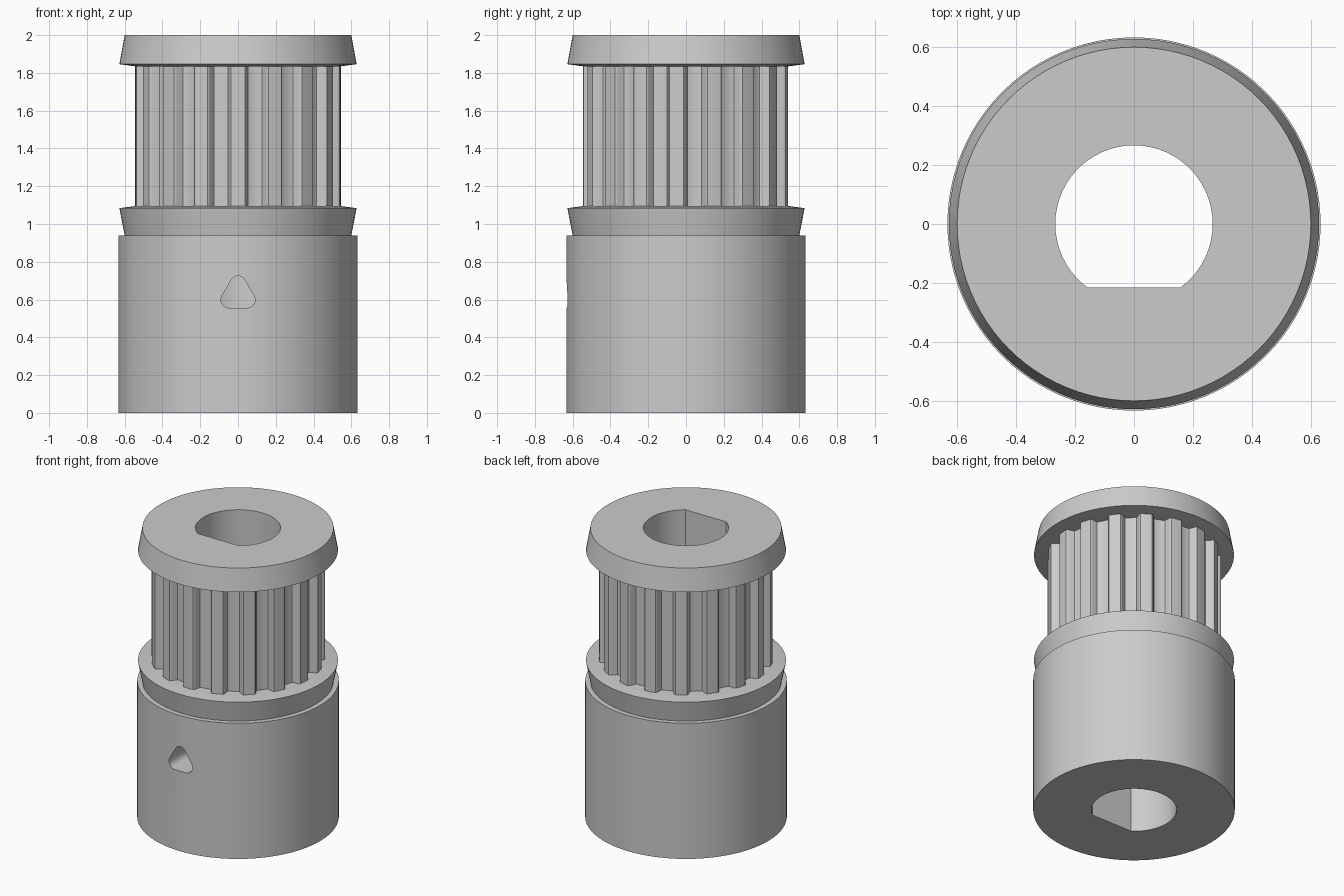
import bpy, bmesh, math
from mathutils import Vector

TEETH = 17
DRUM_R, GROOVE_DEPTH = 0.545, 0.053
SEGMENTS = 96

old = bpy.data.objects.get("Cube")
if old:
    bpy.data.objects.remove(old, do_unlink=True)

grey = bpy.data.materials.new("plain grey")
grey.use_nodes = True
colour = (0.6, 0.6, 0.6, 1)
grey.diffuse_color = colour
grey.node_tree.nodes["Principled BSDF"].inputs["Base Color"].default_value = colour


def add_object(name, bm):
    bmesh.ops.recalc_face_normals(bm, faces=bm.faces)
    mesh = bpy.data.meshes.new(name)
    bm.to_mesh(mesh)
    bm.free()
    mesh.materials.append(grey)
    obj = bpy.data.objects.new(name, mesh)
    bpy.context.collection.objects.link(obj)
    return obj


def prism(name, points, direction):
    """Extrude a closed outline of 3D points along a direction."""
    bm = bmesh.new()
    face = bm.faces.new([bm.verts.new(p) for p in points])
    geom = bmesh.ops.extrude_face_region(bm, geom=[face])["geom"]
    moved = [v for v in geom if isinstance(v, bmesh.types.BMVert)]
    bmesh.ops.translate(bm, verts=moved, vec=direction)
    return add_object(name, bm)


def lathe(name, profile):
    """Stack rings of (radius, height) and close both ends."""
    bm = bmesh.new()
    turn = 2 * math.pi / SEGMENTS
    rings = [[bm.verts.new((r * math.cos(i * turn), r * math.sin(i * turn), z))
              for i in range(SEGMENTS)] for r, z in profile]
    for low, high in zip(rings, rings[1:]):
        for i in range(SEGMENTS):
            j = (i + 1) % SEGMENTS
            bm.faces.new((low[i], low[j], high[j], high[i]))
    bm.faces.new(rings[0])
    bm.faces.new(rings[-1])
    return add_object(name, bm)


# Hub with its set-screw collar and the flared lower flange
hub = lathe("hub", [(0.633, 0), (0.633, 0.94), (0.6, 0.94), (0.628, 1.084), (DRUM_R, 1.095)])

# Flared end flange
end_flange = lathe("end_flange", [(DRUM_R, 1.835), (0.628, 1.846), (0.6, 2)])

# Toothed drum: half a groove as (half width, depth), mirrored and repeated
half_groove = [(0.064, 0), (0.059, 0.004), (0.054, 0.013), (0.046, 0.04),
               (0.041, 0.05), (0.034, GROOVE_DEPTH)]
groove = [(-w, d) for w, d in half_groove] + [(w, d) for w, d in reversed(half_groove)]
outline = []
for k in range(TEETH):
    centre = math.pi / 2 + k * 2 * math.pi / TEETH
    for w, d in groove:
        a, r = centre + w / DRUM_R, DRUM_R - d
        outline.append((r * math.cos(a), r * math.sin(a), 1.09))
    for step in (1, 2):
        land = 2 * math.pi / TEETH - 2 * half_groove[0][0] / DRUM_R
        a = centre + half_groove[0][0] / DRUM_R + land * step / 3
        outline.append((DRUM_R * math.cos(a), DRUM_R * math.sin(a), 1.09))
drum = prism("toothed_drum", outline, (0, 0, 0.75))

# D-shaped shaft bore with its flat at the front
bore_r, flat = 0.267, 0.216
start = -math.asin(flat / bore_r)
sweep = math.pi - 2 * start
arc = [start + sweep * i / 48 for i in range(49)]
bore = prism("bore_cutter", [(bore_r * math.cos(a), bore_r * math.sin(a), -0.1) for a in arc],
             (0, 0, 2.2))

# Set-screw hole: rounded triangle from the front into the bore
corners = [(0.045, 0.6, 0.045, -90), (0, 0.685, 0.04, 30), (-0.045, 0.6, 0.045, 150)]
screw_outline = []
for x, z, r, first in corners:
    for i in range(9):
        a = math.radians(first + 120 * i / 8)
        screw_outline.append((x + r * math.cos(a), -0.8, z + r * math.sin(a)))
screw = prism("screw_hole_cutter", screw_outline, (0, 0.7, 0))

# Cut the parts, bake the result, then shade smooth with sharp edges kept
cuts = {hub: (bore, screw), drum: (bore,), end_flange: (bore,)}
for part, cutters in cuts.items():
    for cutter in cutters:
        cutter.hide_render = True
        mod = part.modifiers.new("cut", "BOOLEAN")
        mod.operation, mod.solver, mod.object = "DIFFERENCE", "EXACT", cutter
    bpy.context.view_layer.update()
    baked = bpy.data.meshes.new_from_object(
        part.evaluated_get(bpy.context.evaluated_depsgraph_get()))
    part.modifiers.clear()
    part.data = baked
for cutter in (bore, screw):
    bpy.data.objects.remove(cutter, do_unlink=True)

bpy.ops.object.select_all(action="DESELECT")
for part in cuts:
    part.select_set(True)
bpy.context.view_layer.objects.active = hub
bpy.ops.object.shade_smooth_by_angle(angle=math.radians(30))
